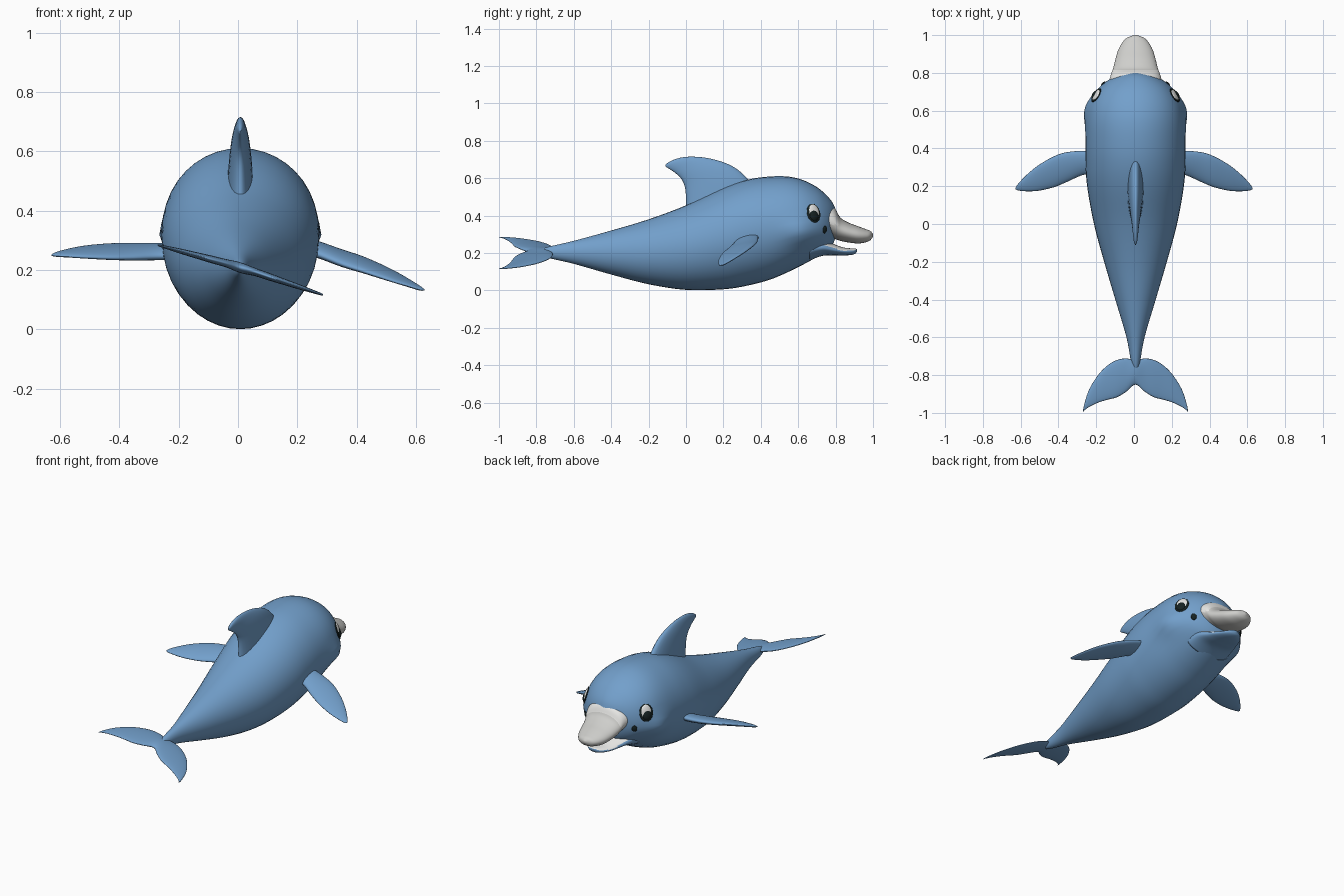
import bpy, bmesh, math
from mathutils import Vector as V, Matrix
from mathutils.bvhtree import BVHTree

if "Cube" in bpy.data.objects:
    bpy.data.objects.remove(bpy.data.objects["Cube"])

CX = 0.008  # body centreline


def mat(name, col):
    m = bpy.data.materials.new(name)
    m.diffuse_color = (*col, 1)
    m.use_nodes = True
    m.node_tree.nodes["Principled BSDF"].inputs["Base Color"].default_value = m.diffuse_color
    return m


BLUE = mat("skin blue", (0.17, 0.35, 0.60))
GREY = mat("beak grey", (0.62, 0.62, 0.60))
WHITE = mat("white", (0.82, 0.82, 0.80))
BLACK = mat("eye black", (0.008, 0.016, 0.016))


def smooth_rows(rows, steps):
    """Catmull-Rom interpolation through rows of numbers."""
    out = []
    for i in range(len(rows) - 1):
        p = [rows[max(0, i - 1)], rows[i], rows[i + 1], rows[min(len(rows) - 1, i + 2)]]
        for k in range(steps):
            t = k / steps
            out.append([0.5 * (2 * b + (c - a) * t + (2 * a - 5 * b + 4 * c - d) * t * t
                               + (3 * b - a - 3 * c + d) * t ** 3) for a, b, c, d in zip(*p)])
    return out + [list(rows[-1])]


def loft(name, ellipses, mats, rule=None, shape=None, n=40):
    """Skin a list of ellipses (centre, half axis a, half axis b)."""
    bm = bmesh.new()
    rings = []
    for c, a, b in ellipses:
        ring = []
        for k in range(n):
            t = 2 * math.pi * k / n
            p = c + a * math.cos(t) + b * math.sin(t)
            ring.append(bm.verts.new(shape(p) if shape else p))
        rings.append(ring)
    for r, s in zip(rings, rings[1:]):
        for k in range(n):
            bm.faces.new((r[k], r[(k + 1) % n], s[(k + 1) % n], s[k]))
    bm.faces.new(rings[0])
    bm.faces.new(rings[-1])
    bmesh.ops.recalc_face_normals(bm, faces=bm.faces)
    bm.normal_update()
    for f in bm.faces:
        f.smooth = True
        if rule:
            f.material_index = rule(f.calc_center_median(), f.normal)
    return finish(name, bm, mats)


def finish(name, bm, mats):
    me = bpy.data.meshes.new(name)
    bm.to_mesh(me)
    bm.free()
    for m in mats:
        me.materials.append(m)
    ob = bpy.data.objects.new(name, me)
    bpy.context.collection.objects.link(ob)
    return ob


def trunk(name, rows, mats, rule=None, shape=None, steps=6):
    """Loft along y from rows (y, half width, top, bottom)."""
    e = [(V((CX, y, (t + b) / 2)), V((max(w, .002), 0, 0)), V((0, 0, max((t - b) / 2, .002))))
         for y, w, t, b in smooth_rows(rows, steps)]
    return loft(name, e, mats, rule, shape)


# Body with cheek bulges
def cheeks(p):
    s = 1 if p.x > CX else -1
    k = math.exp(-((p.y - .62) / .1) ** 2 - ((p.z - .31) / .06) ** 2)
    return V((p.x + s * .03 * k * min(1, abs(p.x - CX) / .1), p.y, p.z))


body = trunk("body", [
    (-.79, .004, .212, .2), (-.74, .022, .232, .175), (-.6, .048, .265, .142),
    (-.4, .107, .32, .085), (-.2, .166, .38, .033), (0, .22, .455, .003),
    (.2, .256, .548, .006), (.33, .265, .592, .026), (.45, .264, .609, .058),
    (.55, .256, .608, .1), (.63, .238, .588, .14), (.7, .203, .552, .178),
    (.75, .158, .51, .205), (.785, .1, .467, .245), (.805, .03, .42, .31)],
    [BLUE], shape=cheeks)

# Upper beak with a white band at its base
trunk("upper_beak", [
    (.7, .15, .46, .29), (.755, .14, .458, .285), (.795, .129, .44, .275),
    (.825, .118, .39, .265), (.87, .107, .362, .256), (.92, .092, .343, .251),
    (.96, .07, .328, .257), (.985, .046, .318, .268), (1.0, .008, .303, .288)],
    [GREY, WHITE], rule=lambda c, n: int(c.y < .815 and c.z > .35))

# Lower jaw with a pale mouth lining
trunk("lower_jaw", [
    (.66, .15, .28, .16), (.73, .135, .272, .185), (.79, .108, .248, .187),
    (.84, .085, .23, .187), (.88, .06, .225, .189), (.905, .034, .224, .196),
    (.915, .006, .22, .21)],
    [BLUE, WHITE], rule=lambda c, n: int(n.z > .6 and c.y > .74))

# Dorsal fin: leading y, z, trailing y, z, half thickness
fin = [(.37, .53, .0, .42, .045), (.33, .595, .0, .50, .04), (.27, .65, -.008, .56, .034),
       (.2, .685, -.028, .60, .028), (.1, .71, -.06, .63, .02), (0, .714, -.09, .65, .014),
       (-.07, .697, -.106, .66, .009), (-.11, .673, -.111, .667, .002)]
loft("dorsal_fin", [(V((CX, (a + c) / 2, (b + d) / 2)), V((0, (a - c) / 2, (b - d) / 2)), V((h, 0, 0)))
                    for a, b, c, d, h in smooth_rows(fin, 5)], [BLUE], n=28)


def wing(name, rows, twist=0.0):
    """Flat fin along x from rows (x, leading y, trailing y, z, half thickness)."""
    e = []
    for x, l, t, z, h in smooth_rows(rows, 5):
        chord = V((0, (l - t) / 2, twist * (l - t)))
        e.append((V((x, (l + t) / 2, z)), chord, V((0, 0, h))))
    return loft(name, e, [BLUE], n=28)


# Flippers: shared outline, each side with its own droop
outline = [(.16, .37, .26, .024), (.26, .386, .262, .024), (.35, .381, .225, .022),
           (.42, .36, .196, .019), (.5, .315, .177, .015), (.56, .268, .173, .011),
           (.61, .217, .177, .007), (.628, .19, .184, .002)]
droop = {"right": (.30, .272, .24, .218, .188, .163, .14, .133),
         "left": (.262, .262, .262, .262, .261, .258, .253, .25)}
for side, s in (("right", 1), ("left", -1)):
    wing(side + "_flipper", [(s * x, l, t, z, h) for (x, l, t, h), z in zip(outline, droop[side])], .13)

# Tail flukes, tilted from left to right
half = [(.05, -.712, -.888, .014), (.1, -.72, -.917, .013), (.15, -.748, -.93, .011),
        (.2, -.797, -.945, .009), (.25, -.875, -.968, .006), (.277, -.955, -.988, .004),
        (.284, -.993, -.999, .0015)]
wing("tail_flukes",
     [(CX - x * .98, l, t, .21 + .26 * x, h) for x, l, t, h in reversed(half)]
     + [(CX, -.72, -.85, .208, .018)]
     + [(CX + x * .98, l, t, .21 - .33 * x, h) for x, l, t, h in half])

# Eyes and mouth corners, seated on the body surface
bm = bmesh.new()
bm.from_mesh(body.data)
tree = BVHTree.FromBMesh(bm)
bm.free()


def spot(name, s, y, z, size, m):
    hit, nrm, _, _ = tree.ray_cast(V((s, y, z)), V((-s, 0, 0)))
    up = (V((0, 0, 1)) - nrm * nrm.z).normalized()
    rot = Matrix((nrm, up.cross(nrm), up)).transposed().to_4x4()
    b = bmesh.new()
    bmesh.ops.create_uvsphere(b, u_segments=24, v_segments=12, radius=1,
                              matrix=Matrix.Translation(hit) @ rot @ Matrix.Diagonal((*size, 1)))
    for f in b.faces:
        f.smooth = True
    finish(name, b, [m])


for side, s in (("right", 1), ("left", -1)):
    spot(side + "_eye_rim", s, .682, .413, (.008, .042, .052), BLACK)
    spot(side + "_eye_white", s, .682, .418, (.012, .034, .044), WHITE)
    spot(side + "_pupil", s, .682, .402, (.016, .029, .033), BLACK)
    spot(side + "_mouth_corner", s, .742, .325, (.008, .016, .02), BLACK)
